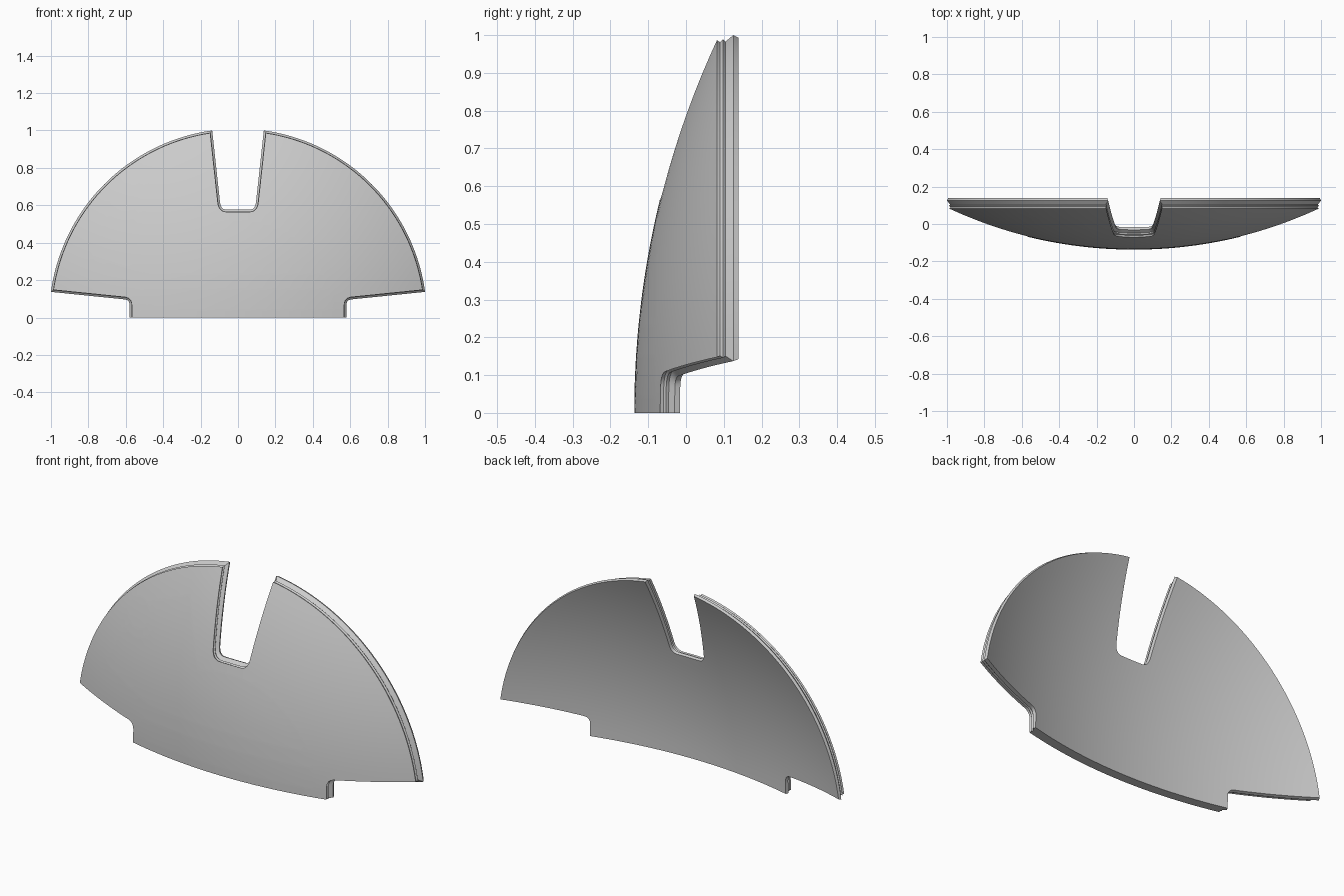
import bpy, bmesh
from math import sin, cos, radians, sqrt
from mathutils import Vector
from mathutils.geometry import delaunay_2d_cdt
from mathutils.kdtree import KDTree

if "Cube" in bpy.data.objects:
    bpy.data.objects.remove(bpy.data.objects["Cube"])

CENTRE = 2.245                # y of the common centre of both curved faces
R_FRONT = 2.382
GROOVE_DEPTH = 0.01


def on_sphere(p, r):
    return Vector((p[0], CENTRE - sqrt(r * r - p[0] ** 2 - p[1] ** 2), p[1]))


def arc(cx, cz, r, a0, a1, n=32):
    angles = [radians(a0 + (a1 - a0) * i / n) for i in range(n + 1)]
    return [(cx + r * cos(a), cz + r * sin(a)) for a in angles]


def fillet(a, corner, b, n=6):
    a, c, b = Vector(a), Vector(corner), Vector(b)
    return [tuple(a * (1 - t) ** 2 + c * 2 * t * (1 - t) + b * t * t)
            for t in [i / n for i in range(n + 1)]]


def densify(points, step=0.02):
    out = []
    for a, b in zip(points, points[1:] + points[:1]):
        a, b = Vector(a), Vector(b)
        n = max(1, int((b - a).length / step))
        out += [a.lerp(b, i / n) for i in range(n)]
    return out


def inset(points, d):
    """Move a counter-clockwise outline inwards by d with mitred corners."""
    out = []
    for i, p in enumerate(points):
        d0 = (p - points[i - 1]).normalized()
        d1 = (points[(i + 1) % len(points)] - p).normalized()
        n0, n1 = Vector((d0.y, -d0.x)), Vector((d1.y, -d1.x))
        out.append(p - (n0 + n1) * d / (1 + n0.dot(n1)))
    return out


def inset_outline(points, d):
    """Inset the panel outline but keep its bottom edge on the ground."""
    return [Vector((q.x, 0.0 if p.y < 1e-6 else q.y))
            for p, q in zip(points, inset(points, d))]


def inside(x, z, loop):
    hit = False
    for (x0, z0), (x1, z1) in zip(loop, loop[1:] + loop[:1]):
        if (z0 > z) != (z1 > z) and x < x0 + (z - z0) * (x1 - x0) / (z1 - z0):
            hit = not hit
    return hit


def curved_cap(bm, outline, lines, r, spacing=0.04):
    """Fill an outline with a fine mesh on a sphere, keeping the inner lines."""
    points, edges = [], []
    for loop in [outline] + lines:
        start, n = len(points), len(loop)
        edges += [(start + i, start + (i + 1) % n) for i in range(n)]
        points += [Vector((p[0], p[1])) for p in loop]
    tree = KDTree(len(points))
    for i, p in enumerate(points):
        tree.insert((p.x, p.y, 0), i)
    tree.balance()
    border = [tuple(p) for p in outline]
    for i in range(-25, 26):
        for k in range(1, 26):
            x, z = i * spacing, k * spacing
            if inside(x, z, border) and tree.find((x, z, 0))[2] > 0.014:
                points.append(Vector((x, z)))
    flat, _, tris = delaunay_2d_cdt(points, edges, [], 1, 1e-6)[:3]
    verts = [bm.verts.new(on_sphere(p, r)) for p in flat]
    faces = [bm.faces.new([verts[i] for i in tri]) for tri in tris]
    bmesh.ops.delete(bm, geom=[v for v in verts if not v.link_faces], context="VERTS")
    return faces


# Outline: bottom tab, side edges, round rim and top slot
half = [(0.58, 0.0)] + fillet((0.58, 0.068), (0.58, 0.094), (0.607, 0.097))
half += arc(0, 0, 1.0095, 7.8, 82.15, 64)
half += fillet((0.096, 0.615), (0.092, 0.577), (0.062, 0.577))
outline = densify(half + [(-x, z) for x, z in reversed(half)])

# Stepped edge: radius of each level and how far it is set in
levels = [(2.333, 0.006), (2.348, 0), (2.36, 0.015),
          (2.368, 0.010), (2.373, 0.016), (R_FRONT, 0.012)]
loops = [inset_outline(outline, d) for r, d in levels]

# Engraved lines: large emblem, disc, bottom strip and its small slot
emblem = [(-0.79, 0.33), (-0.47, 0.23)] + arc(0, 0, 0.52, 26.3, 110.2, 40)
emblem += [(-0.30, 0.82), (-0.52, 0.727)] + arc(-0.607, 0.64, 0.115, 40, -128)
emblem += [(-0.69, 0.543)]
disc = arc(-0.607, 0.64, 0.076, 0, 354, 59)
strip = [(-0.52, 0.042), (0.512, 0.042), (0.493, 0.15), (-0.502, 0.15),
         (-0.502, 0.135), (-0.52, 0.135)]
small_slot = [(-0.495, 0.06), (-0.48, 0.06), (-0.48, 0.135), (-0.495, 0.135)]
grooves = []
for path in (emblem, disc, strip, small_slot):
    path = densify(path)
    grooves.append([[tuple(p) for p in inset(path, d)] for d in (-0.004, 0.004)])

# Front face with its grooves pressed in
bm = bmesh.new()
front = curved_cap(bm, loops[-1], [side for pair in grooves for side in pair], R_FRONT)
groove_faces = []
for face in front:
    c = face.calc_center_median()
    if any(inside(c.x, c.z, outer) and not inside(c.x, c.z, inner)
           for outer, inner in grooves):
        groove_faces.append(face)
pressed = bmesh.ops.extrude_face_region(bm, geom=groove_faces)["geom"]
for v in pressed:
    if isinstance(v, bmesh.types.BMVert):
        v.co = on_sphere((v.co.x, v.co.z), R_FRONT - GROOVE_DEPTH)

# Back face
curved_cap(bm, loops[0], [], levels[0][0])

# Stepped walls joining back to front
rows = [[bm.verts.new(on_sphere(p, r)) for p in loop]
        for loop, (r, d) in zip(loops, levels)]
for a, b in zip(rows, rows[1:]):
    for i in range(len(a)):
        bm.faces.new((a[i - 1], a[i], b[i], b[i - 1]))
bmesh.ops.remove_doubles(bm, verts=bm.verts[:], dist=1e-5)
bmesh.ops.recalc_face_normals(bm, faces=bm.faces[:])
if bm.calc_volume(signed=True) < 0:
    bmesh.ops.reverse_faces(bm, faces=bm.faces[:])

mesh = bpy.data.meshes.new("shell_panel")
bm.to_mesh(mesh)
bm.free()
panel = bpy.data.objects.new("shell_panel", mesh)
bpy.context.collection.objects.link(panel)

# Plain grey finish
grey = bpy.data.materials.new("plain_grey")
grey.use_nodes = True
colour = (0.6, 0.6, 0.6, 1)
grey.diffuse_color = colour
grey.node_tree.nodes["Principled BSDF"].inputs["Base Color"].default_value = colour
mesh.materials.append(grey)

bpy.ops.object.select_all(action="DESELECT")
panel.select_set(True)
bpy.context.view_layer.objects.active = panel
bpy.ops.object.shade_smooth_by_angle(angle=radians(25))
